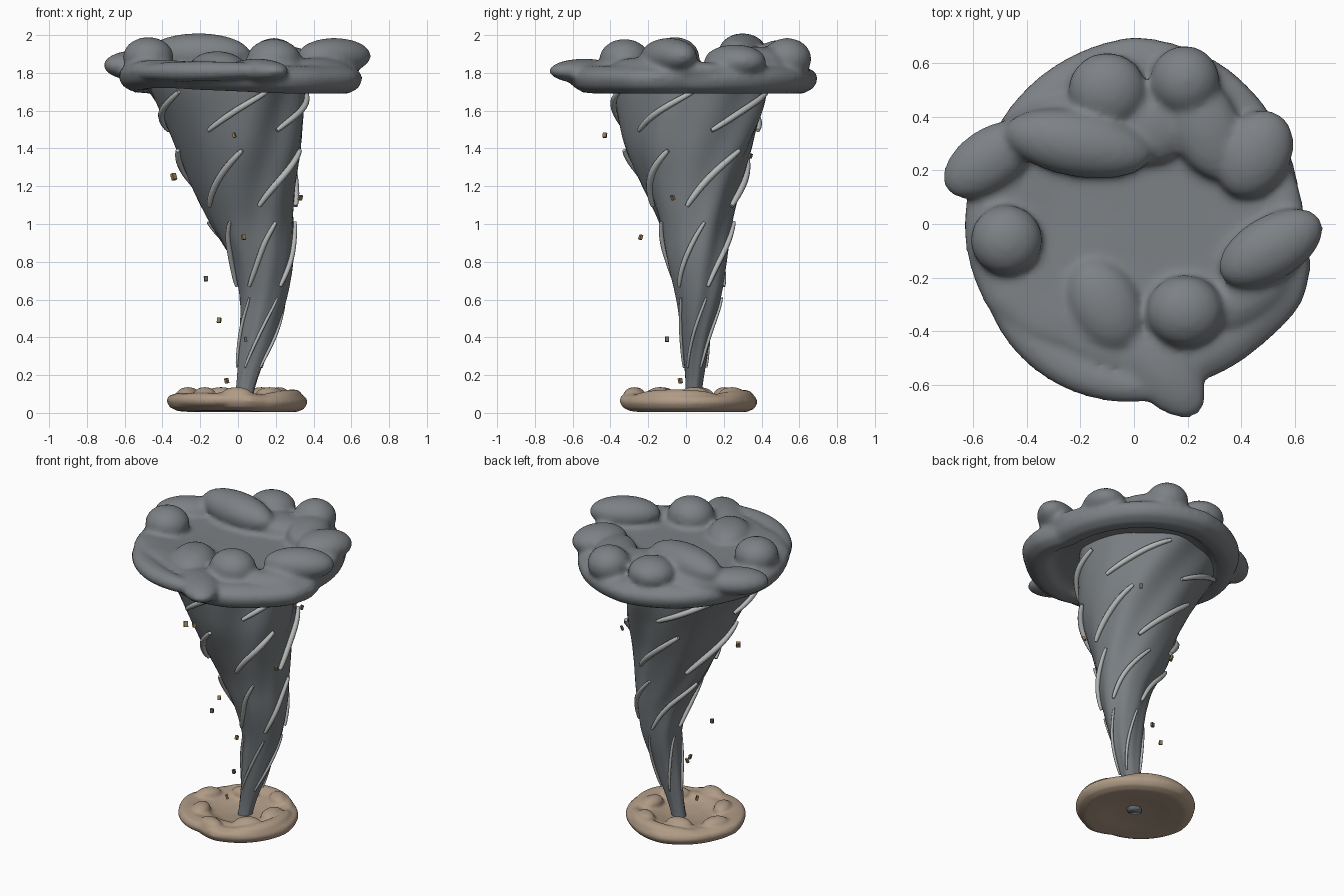
import bpy, bmesh, math, random
from mathutils import Matrix, Vector

if "Cube" in bpy.data.objects:
    bpy.data.objects.remove(bpy.data.objects["Cube"])

random.seed(4)


def material(name, rgb):
    m = bpy.data.materials.new(name)
    m.diffuse_color = (*rgb, 1)
    m.use_nodes = True
    m.node_tree.nodes["Principled BSDF"].inputs["Base Color"].default_value = m.diffuse_color
    return m


FUNNEL = material("storm grey", (0.19, 0.208, 0.222))
CLOUD = material("cloud grey", (0.205, 0.22, 0.235))
WISP = material("pale grey", (0.47, 0.48, 0.48))
DUST = material("dust tan", (0.43, 0.325, 0.235))
BROWN = material("debris brown", (0.30, 0.20, 0.09))
STONE = material("debris grey", (0.14, 0.13, 0.12))


def make_object(name, bm, mat, smooth=True):
    bmesh.ops.recalc_face_normals(bm, faces=bm.faces)
    me = bpy.data.meshes.new(name)
    for f in bm.faces:
        f.smooth = smooth
    bm.to_mesh(me)
    bm.free()
    me.materials.append(mat)
    ob = bpy.data.objects.new(name, me)
    bpy.context.collection.objects.link(ob)
    return ob


def lerp_table(rows, t):
    """Linear lookup in rows sorted by their first value."""
    if t <= rows[0][0]:
        return rows[0][1:]
    for a, b in zip(rows, rows[1:]):
        if t <= b[0]:
            k = (t - a[0]) / (b[0] - a[0])
            return [p + (q - p) * k for p, q in zip(a[1:], b[1:])]
    return rows[-1][1:]


def loft(bm, rings):
    """Skin a list of equally long point rings and cap the ends."""
    vs = [[bm.verts.new(p) for p in r] for r in rings]
    n = len(vs[0])
    for a, b in zip(vs, vs[1:]):
        for i in range(n):
            j = (i + 1) % n
            bm.faces.new((a[i], a[j], b[j], b[i]))
    bm.faces.new(vs[0][::-1])
    bm.faces.new(vs[-1])


# Funnel: leaning axis with twisted lobes (z, centre x, centre y, radius x, radius y)
SECTIONS = [
    (0.0, .02, .03, .043, .04), (0.14, .04, .042, .048, .043),
    (0.4, .10, .055, .09, .075), (0.6, .135, .07, .12, .115),
    (0.8, .13, .06, .16, .155), (1.0, .075, .05, .22, .19),
    (1.2, .035, .03, .27, .255), (1.4, .01, .02, .325, .33),
    (1.6, -.035, .025, .382, .388), (1.7, -.07, .015, .415, .405),
    (1.8, -.09, .01, .44, .42)]
TWIST = 1.3


def funnel_point(a, z, off=0.0):
    rows = [lerp_table(SECTIONS, z + d) for d in (-.05, 0, .05)]
    cx, cy, rx, ry = [sum(c) / 3 for c in zip(*rows)]
    p = a - TWIST * z
    k = 1 + .03 * math.sin(5 * p) + .02 * math.sin(8 * p + 1 + z)
    return Vector((cx + (rx * k + off) * math.cos(a),
                   cy + (ry * k + off) * math.sin(a), z))


bm = bmesh.new()
N = 56
loft(bm, [[funnel_point(math.tau * i / N + TWIST * z, z) for i in range(N)]
          for z in [.012 + 1.768 * k / 44 for k in range(45)]])
make_object("funnel", bm, FUNNEL)

# Wisps: tapered tubes climbing the funnel (z0, z1, thickness, sweep, start angles)
LEVELS = [
    (.24, .61, .009, 60, (-185, -112, -40, 30, 105)),
    (.67, 1.01, .0145, 64, (-184, -122, -50, 22, 100)),
    (1.095, 1.39, .0185, 57, (-145, -77, -9, 64, 140)),
    (1.495, 1.70, .0175, 54, (-180, -114, -51, 18, 97))]
cu = bpy.data.curves.new("wisps", 'CURVE')
cu.dimensions = '3D'
cu.bevel_depth = 1
cu.bevel_resolution = 2
cu.use_fill_caps = True
for z0, z1, thick, sweep, starts in LEVELS:
    for s in starts:
        sp = cu.splines.new('POLY')
        sp.points.add(14)
        for i, pt in enumerate(sp.points):
            t = i / 14
            p = funnel_point(math.radians(s + sweep * t), z0 + (z1 - z0) * t, thick * .6)
            pt.co = (*p, 1)
            pt.radius = thick * (.6 + .4 * math.sin(math.pi * t) ** .5)
cu.materials.append(WISP)
wisps = bpy.data.objects.new("wisps", cu)
bpy.context.collection.objects.link(wisps)
bpy.context.view_layer.objects.active = wisps
wisps.select_set(True)
bpy.ops.object.convert(target='MESH')
wisps = bpy.context.object
wisps.data.polygons.foreach_set("use_smooth", [True] * len(wisps.data.polygons))


def disc(bm, profile, outline, n=96):
    """Turn a profile of (fraction of rim radius, z) round an outline of (degrees, radius, lift)."""
    rings = []
    for f, z in profile:
        ring = []
        for i in range(n):
            a = math.tau * i / n
            r, lift = lerp_table(outline, math.degrees(a))
            ring.append((r * f * math.cos(a), r * f * math.sin(a), z + lift * f * f))
        rings.append(ring)
    loft(bm, rings)


def puffs(bm, rows):
    """Ellipsoids: x, y, z, long radius, wide radius, high radius, turn in degrees."""
    for x, y, z, a, b, c, turn in rows:
        m = (Matrix.Translation((x, y, z)) @ Matrix.Rotation(math.radians(turn), 4, 'Z')
             @ Matrix.Diagonal((a, b, c, 1)))
        bmesh.ops.create_uvsphere(bm, u_segments=24, v_segments=14, radius=1, matrix=m)


def arm(bm, a0, a1, r0, r1, z0, z1, wide, high):
    """Spiral arm: a tapered tube round the vertical axis."""
    rings = []
    for i in range(25):
        t = i / 24
        a, r, z = math.radians(a0 + (a1 - a0) * t), r0 + (r1 - r0) * t, z0 + (z1 - z0) * t
        k = max(.08, math.sin(math.pi * (t * .94 + .03)) ** .5)
        rings.append([((r + wide * k * math.cos(u)) * math.cos(a),
                       (r + wide * k * math.cos(u)) * math.sin(a),
                       z + high * k * math.sin(u))
                      for u in [math.tau * j / 12 for j in range(12)]])
    loft(bm, rings)


def blend(ob, voxel, rounds):
    """Melt overlapping parts into one billowing skin."""
    m = ob.modifiers.new("melt", 'REMESH')
    m.mode = 'VOXEL'
    m.voxel_size = voxel
    m.use_smooth_shade = True
    s = ob.modifiers.new("soften", 'SMOOTH')
    s.factor = .5
    s.iterations = rounds


# Cloud cap: rimmed disc, spiral arms and puffs
bm = bmesh.new()
disc(bm, [(.02, 1.83), (.5, 1.83), (.78, 1.84), (.9, 1.835), (.98, 1.805), (1, 1.77),
          (.97, 1.72), (.88, 1.688), (.78, 1.695), (.71, 1.74), (.5, 1.76), (.02, 1.76)],
     [(0, .62, 0), (30, .645, 0), (60, .68, 0), (90, .70, 0), (115, .665, 0),
      (150, .62, 0), (180, .635, .015), (210, .63, .04), (227, .60, .04), (240, .56, .03),
      (262, .58, .02), (280, .63, .01), (300, .645, 0), (318, .66, 0), (335, .695, 0),
      (347, .68, 0), (360, .62, 0)])
arm(bm, 196, 292, .57, .62, 1.80, 1.815, .07, .055)
arm(bm, 75, 168, .30, .62, 1.83, 1.84, .10, .06)
arm(bm, 300, 385, .50, .58, 1.80, 1.82, .09, .055)
puffs(bm, [
    (-.475, -.06, 1.885, .135, .132, .105, 0),
    (.19, -.325, 1.87, .145, .135, .11, 0),
    (-.10, .50, 1.88, .145, .14, .095, 0),
    (.19, .535, 1.875, .13, .13, .11, 0),
    (.26, .37, 1.86, .22, .13, .08, -65),
    (-.21, .30, 1.90, .28, .125, .11, -10),
    (-.54, .24, 1.84, .195, .115, .08, 35),
    (.51, -.09, 1.89, .215, .12, .095, 30),
    (.45, .26, 1.86, .175, .135, .09, 60),
    (-.11, -.30, 1.835, .18, .13, .08, -60),
    (.10, -.54, 1.81, .22, .12, .065, -50),
    (.42, -.26, 1.82, .20, .10, .06, 35),
    (.05, .36, 1.85, .16, .14, .07, 0),
    (-.40, -.38, 1.80, .14, .08, .05, -60)])
cloud = make_object("cloud_cap", bm, CLOUD)
blend(cloud, .016, 7)

# Dust ring at the ground with spiral swells and low puffs
bm = bmesh.new()
disc(bm, [(.02, .055), (.35, .066), (.6, .088), (.84, .1), (.97, .083), (1, .055),
          (.95, .022), (.84, .004), (.6, .01), (.35, .024), (.02, .03)],
     [(0, .37, 0), (60, .36, 0), (100, .385, 0), (150, .365, 0), (180, .38, .008),
      (225, .35, .012), (255, .325, .012), (280, .36, .008), (295, .345, 0),
      (330, .355, 0), (360, .37, 0)])
arm(bm, 165, 285, .335, .29, .065, .07, .045, .038)
arm(bm, 30, 140, .30, .32, .085, .08, .05, .04)
arm(bm, 290, 390, .29, .30, .075, .09, .05, .042)
arm(bm, 200, 330, .19, .24, .07, .08, .05, .03)
puffs(bm, [(.26 * math.cos(a) * k, .26 * math.sin(a) * k, .095, .085, .055, .042,
            math.degrees(a) + 75)
           for a, k in [(math.tau * i / 7 + .2, 1.05 if i % 2 else .85) for i in range(7)]])
dust = make_object("dust_ring", bm, DUST)
blend(dust, .01, 5)

# Flying debris: small tumbling blocks (x, y, z)
for i, p in enumerate([(-.34, -.06, 1.25), (-.02, -.43, 1.47), (-.17, -.03, .71),
                       (-.10, .13, .49), (-.06, -.03, .17), (.04, -.10, .39),
                       (.03, -.24, .93), (.33, -.07, 1.14), (.23, .34, 1.36)]):
    bm = bmesh.new()
    turn = Matrix.Rotation(random.uniform(0, 3), 4, 'Z') @ Matrix.Rotation(random.uniform(-.5, .5), 4, 'X')
    size = (.026, .018, .034) if i == 0 else (.02, .014, .026)
    bmesh.ops.create_cube(bm, size=1, matrix=Matrix.Translation(p) @ turn @ Matrix.Diagonal((*size, 1)))
    make_object(f"debris_{i + 1}", bm, BROWN if i % 3 < 2 else STONE, smooth=False)
